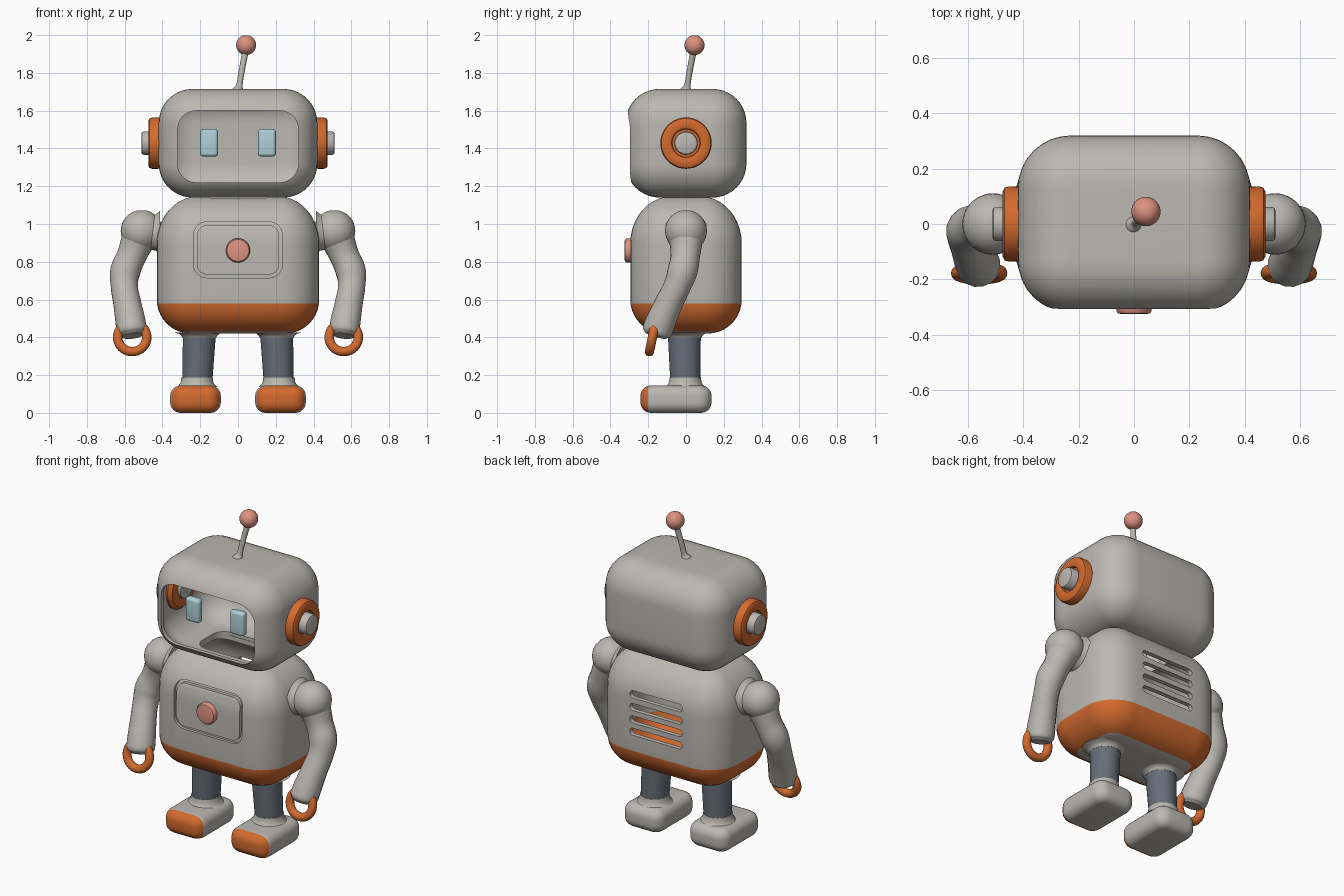
import bpy, bmesh
from math import sin, cos, pi
from mathutils import Vector

if "Cube" in bpy.data.objects:
    bpy.data.objects.remove(bpy.data.objects["Cube"])


def material(name, rgb):
    m = bpy.data.materials.new(name)
    m.use_nodes = True
    m.diffuse_color = (*rgb, 1)
    m.node_tree.nodes["Principled BSDF"].inputs["Base Color"].default_value = (*rgb, 1)
    return m


GREY = material("warm grey", (0.50, 0.48, 0.445))
ORANGE = material("orange", (0.65, 0.145, 0.028))
PINK = material("salmon pink", (0.72, 0.29, 0.22))
BLUE = material("pale blue", (0.42, 0.64, 0.69))
SLATE = material("slate", (0.135, 0.155, 0.19))


def smooth(mesh):
    mesh.shade_smooth()
    mesh.set_sharp_from_angle(angle=0.65)


def loft(name, rings, mat=None, cyclic=False):
    """Skin a list of point rings; cap the ends unless the rings form a loop."""
    bm = bmesh.new()
    loops = [[bm.verts.new(p) for p in ring] for ring in rings]
    pairs = list(zip(loops, loops[1:])) + ([(loops[-1], loops[0])] if cyclic else [])
    for a, b in pairs:
        for i in range(len(a)):
            j = (i + 1) % len(a)
            bm.faces.new((a[i], a[j], b[j], b[i]))
    if not cyclic:
        bm.faces.new(loops[0])
        bm.faces.new(loops[-1])
    bmesh.ops.recalc_face_normals(bm, faces=bm.faces)
    mesh = bpy.data.meshes.new(name)
    bm.to_mesh(mesh)
    bm.free()
    obj = bpy.data.objects.new(name, mesh)
    bpy.context.collection.objects.link(obj)
    if mat:
        mesh.materials.append(mat)
    smooth(mesh)
    return obj


def rrect(hx, hy, r, n=8):
    """Rounded rectangle outline."""
    pts = []
    for q, (sx, sy) in enumerate(((1, 1), (-1, 1), (-1, -1), (1, -1))):
        for i in range(n + 1):
            a = (q + i / n) * pi / 2
            pts.append((sx * (hx - r) + r * cos(a), sy * (hy - r) + r * sin(a)))
    return pts


def block(name, mat, hx, hy, z0, z1, r, low, high, at=(0, 0), n=10):
    """Rounded block; low and high give the (inset, height) of its edge rounding."""
    steps = [i / n * pi / 2 for i in range(n + 1)]
    levels = [(low[0] * (1 - sin(t)), z0 + low[1] * (1 - cos(t))) for t in steps]
    levels += [(high[0] * (1 - cos(t)), z1 - high[1] * (1 - sin(t))) for t in steps]
    return loft(name, [[(x + at[0], y + at[1], z) for x, y in
                        rrect(hx - d, hy - d, max(r - d, 0.012))] for d, z in levels], mat)


def lathe(name, mat, profile, at, axis=(0, 0, 1), n=40):
    """Turn (radius, distance) pairs about an axis through a point."""
    q = Vector(axis).to_track_quat('Z', 'Y')
    return loft(name, [[Vector(at) + q @ Vector((r * cos(2 * pi * i / n), r * sin(2 * pi * i / n), d))
                        for i in range(n)] for r, d in profile], mat)


def ball(name, mat, r, at):
    n = 16
    prof = [(r * sin(pi * i / n), -r * cos(pi * i / n)) for i in range(1, n)]
    return lathe(name, mat, prof, at)


def tube(name, mat, points):
    """Smooth tube through (x, y, z, radius) points."""
    cu = bpy.data.curves.new(name, 'CURVE')
    cu.dimensions = '3D'
    cu.bevel_depth, cu.bevel_resolution, cu.use_fill_caps = 1, 6, True
    sp = cu.splines.new('BEZIER')
    sp.resolution_u, sp.radius_interpolation = 8, 'CARDINAL'
    sp.bezier_points.add(len(points) - 1)
    for bp, (x, y, z, r) in zip(sp.bezier_points, points):
        bp.co, bp.radius = (x, y, z), r
        bp.handle_left_type = bp.handle_right_type = 'AUTO'
    src = bpy.data.objects.new(name + "_path", cu)
    bpy.context.collection.objects.link(src)
    mesh = bpy.data.meshes.new_from_object(src.evaluated_get(bpy.context.evaluated_depsgraph_get()))
    bpy.data.objects.remove(src)
    mesh.materials.clear()
    mesh.materials.append(mat)
    smooth(mesh)
    obj = bpy.data.objects.new(name, mesh)
    bpy.context.collection.objects.link(obj)
    return obj


def hollow(obj, thickness, cutters):
    """Turn a solid into a shell, then cut openings in it."""
    sol = obj.modifiers.new("shell", 'SOLIDIFY')
    sol.thickness, sol.offset = thickness, -1
    for c in cutters:
        c.hide_render = True
        b = obj.modifiers.new("cut", 'BOOLEAN')
        b.operation, b.solver, b.object = 'DIFFERENCE', 'EXACT', c
    mesh = bpy.data.meshes.new_from_object(obj.evaluated_get(bpy.context.evaluated_depsgraph_get()))
    obj.modifiers.clear()
    obj.data = mesh
    mesh.materials.clear()
    mesh.materials.append(GREY)
    for p in mesh.polygons:
        p.material_index = 0
    smooth(mesh)


def paint(obj, mat, axis, lo, hi):
    """Colour the band between two heights along an axis."""
    mesh = obj.data
    bm = bmesh.new()
    bm.from_mesh(mesh)
    normal = [float(i == axis) for i in range(3)]
    for h in (lo, hi):
        bmesh.ops.bisect_plane(bm, geom=bm.verts[:] + bm.edges[:] + bm.faces[:],
                               plane_co=[h * c for c in normal], plane_no=normal)
    for f in bm.faces:
        f.material_index = int(lo < f.calc_center_median()[axis] < hi)
    bm.to_mesh(mesh)
    bm.free()
    mesh.materials.append(mat)


def prism(name, outline, z, y0, y1):
    return loft(name, [[(x, y, z + h) for x, h in outline] for y in (y0, y1)])


# Cutters: face opening, neck passage, back vents, chest groove
face_cut = prism("face_cutter", rrect(0.32, 0.19, 0.1), 1.41, -0.5, -0.1)
neck_cut = loft("neck_cutter", [[(x, y, z) for x, y in rrect(0.21, 0.13, 0.08)] for z in (1.0, 1.25)])
vents = [prism("vent_cutter", rrect(0.18, 0.022, 0.021), 0.93 - 0.077 * i, 0.15, 0.45) for i in range(4)]


def groove_floor(z):
    return -0.278 + 2 * max(0, z - 0.89) ** 2


outer, inner = ([(x, z + 0.863) for x, z in rrect(0.235 - d, 0.148 - d, 0.07 - d)] for d in (0, 0.018))
outer_ring, inner_ring = list(outer), list(inner)
groove = loft("groove_cutter", [
    [(x, -0.4, z) for x, z in outer_ring], [(x, -0.4, z) for x, z in inner_ring],
    [(x, groove_floor(z), z) for x, z in inner_ring],
    [(x, groove_floor(z), z) for x, z in outer_ring]], cyclic=True)

# Head and body shells
head = block("head", GREY, 0.42, 0.32, 1.14, 1.715, 0.19, (0.18, 0.18), (0.18, 0.18))
hollow(head, 0.02, [face_cut, neck_cut])
body = block("body", GREY, 0.43, 0.295, 0.42, 1.147, 0.2, (0.18, 0.18), (0.22, 0.25))
hollow(body, 0.028, [neck_cut, groove] + vents)
paint(body, ORANGE, 2, 0.431, 0.58)
for c in [face_cut, neck_cut, groove] + vents:
    bpy.data.objects.remove(c)

# Chest button
lathe("chest_button", PINK, [(0.064, 0), (0.064, 0.035), (0.058, 0.043), (0.045, 0.046)],
      (0, -0.28, 0.86), (0, -1, 0))

# Antenna
tube("antenna_rod", GREY, [(0, 0, 1.705, 0.032), (0.006, 0.006, 1.73, 0.018),
                           (0.018, 0.018, 1.8, 0.016), (0.042, 0.042, 1.93, 0.017)])
ball("antenna_ball", PINK, 0.053, (0.043, 0.045, 1.947))

for side, s in (("left", 1), ("right", -1)):
    # Eye
    block(side + "_eye", BLUE, 0.048, 0.025, 1.358, 1.502, 0.02, (0.016, 0.016), (0.016, 0.016),
          (s * 0.153, -0.213), 4)

    # Ear disc and hub
    lathe(side + "_ear", ORANGE, [(0.115, 0), (0.135, 0.02), (0.136, 0.085), (0.131, 0.098), (0.118, 0.105),
                                  (0.085, 0.105), (0.076, 0.1), (0.073, 0.085)],
          (s * 0.37, 0, 1.428), (s, 0, 0))
    lathe(side + "_ear_hub", GREY, [(0.062, 0), (0.062, 0.148), (0.058, 0.156), (0.048, 0.16)],
          (s * 0.352, 0, 1.428), (s, 0, 0))

    # Arm: socket, shoulder, sleeve and ring hand
    lathe(side + "_shoulder_socket", GREY, [(0.115, 0), (0.095, 0.025), (0.09, 0.08)],
          (s * 0.412, 0, 0.955), (s, 0, 0))
    ball(side + "_shoulder", GREY, 0.111, (s * 0.51, 0, 0.963))
    tube(side + "_arm", GREY, [(s * x, y, z, r) for x, y, z, r in (
        (0.515, 0, 0.95, 0.095), (0.56, -0.003, 0.84, 0.079), (0.598, -0.02, 0.745, 0.08),
        (0.602, -0.045, 0.675, 0.073), (0.585, -0.095, 0.57, 0.075), (0.565, -0.145, 0.455, 0.081),
        (0.561, -0.155, 0.425, 0.076), (0.559, -0.16, 0.408, 0.056))])
    bpy.ops.mesh.primitive_torus_add(major_radius=0.077, minor_radius=0.025, major_segments=40,
                                     minor_segments=14, location=(s * 0.56, -0.178, 0.4),
                                     rotation=(1.37, 0, 0))
    hand = bpy.context.object
    hand.name = side + "_hand_ring"
    hand.data.materials.append(ORANGE)
    smooth(hand.data)

    # Leg with hip flange and ankle
    lathe(side + "_leg", SLATE, [(0.08, 0), (0.087, 0.225)], (s * 0.215, -0.004, 0.18), (-s * 0.045, -0.02, 1))
    lathe(side + "_hip", GREY, [(0.088, 0.396), (0.094, 0.408), (0.108, 0.419), (0.135, 0.426)],
          (s * 0.205, -0.008, 0))
    lathe(side + "_ankle", GREY, [(0.105, 0.138), (0.093, 0.15), (0.086, 0.165), (0.083, 0.187)],
          (s * 0.217, -0.004, 0))

    # Foot with coloured toe cap
    foot = block(side + "_foot", GREY, 0.134, 0.188, 0, 0.145, 0.07, (0.055, 0.055), (0.055, 0.055),
                 (s * 0.225, -0.053), 6)
    paint(foot, ORANGE, 1, -0.5, -0.2)
